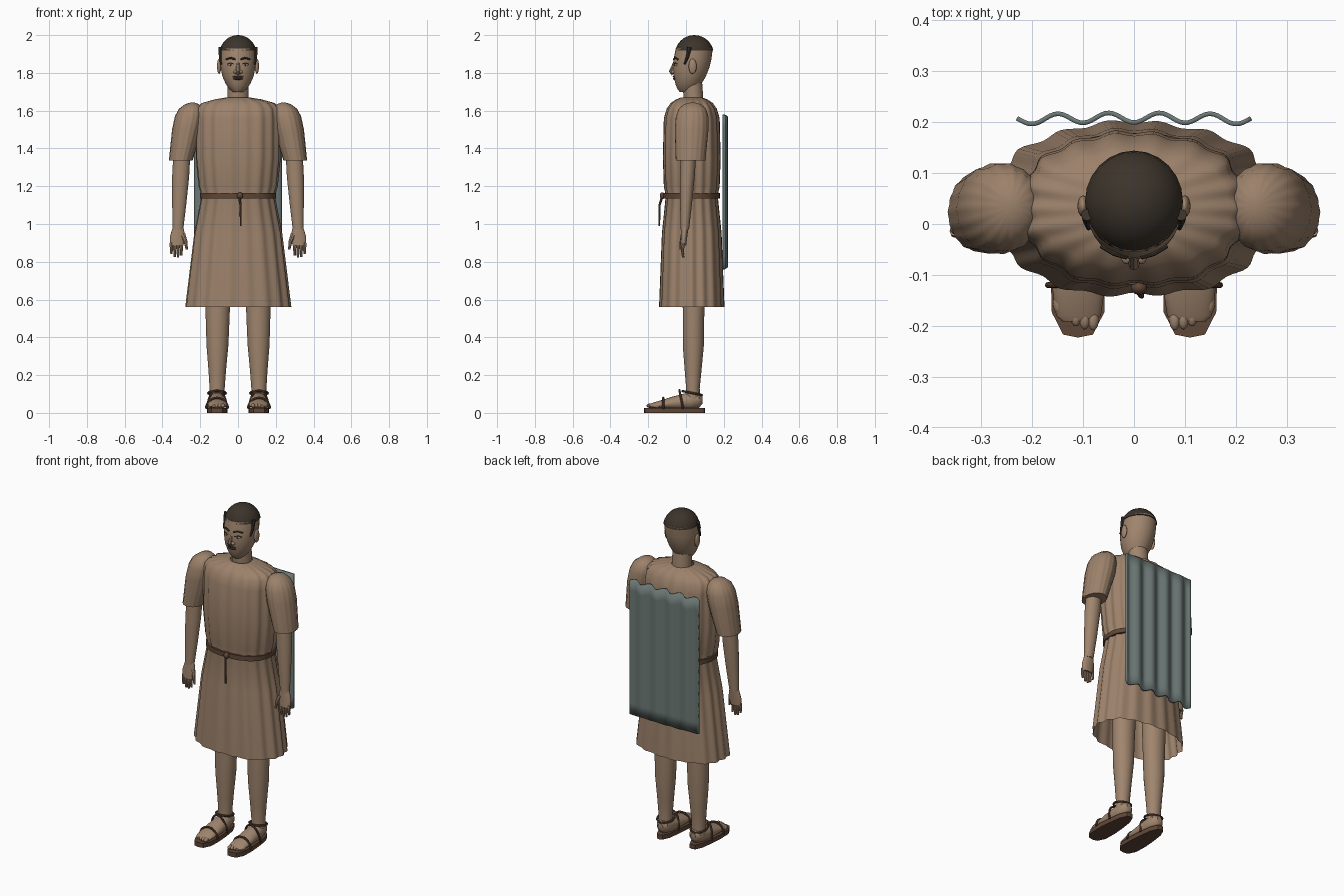
import bpy, bmesh
from math import sin, cos, pi, sqrt, radians
from mathutils import Vector, Matrix

if "Cube" in bpy.data.objects:
    bpy.data.objects.remove(bpy.data.objects["Cube"])


def material(name, *rgb):
    mat = bpy.data.materials.new(name)
    mat.use_nodes = True
    mat.diffuse_color = (*rgb, 1)
    shader = mat.node_tree.nodes["Principled BSDF"]
    shader.inputs["Base Color"].default_value = (*rgb, 1)
    return mat


CLOTH = material("tan cloth", .33, .22, .145)
SKIN = material("skin", .35, .235, .155)
HAIR = material("dark hair", .045, .034, .024)
LEATHER = material("brown leather", .115, .062, .038)
SHEET = material("grey green sheet", .15, .19, .18)
LIPS = material("dark lips", .07, .035, .028)
parts = []


def add_object(bm, name, mat):
    bmesh.ops.recalc_face_normals(bm, faces=bm.faces)
    mesh = bpy.data.meshes.new(name)
    bm.to_mesh(mesh)
    mesh.materials.append(mat)
    part = bpy.data.objects.new(name, mesh)
    bpy.context.collection.objects.link(part)
    parts.append(part)
    return part


def finish(bm, name, mat):
    """Make the object; a left part also gets its mirrored right twin."""
    part = add_object(bm, name, mat)
    if name.startswith("left_"):
        bmesh.ops.transform(bm, matrix=Matrix.Scale(-1, 4, Vector((1, 0, 0))), verts=bm.verts)
        add_object(bm, name.replace("left_", "right_"), mat)
    bm.free()
    return part


def loft(name, mat, rings, start, end, sides=32, along_y=False, fold=0, power=2, capped=True):
    """Skin rings of (position, radius, radius) whose centres run from start to end."""
    bm = bmesh.new()
    loops = []
    first, last = rings[0][0], rings[-1][0]
    for position, wide, deep in rings:
        centre = Vector(start).lerp(Vector(end), (position - first) / (last - first))
        loop = []
        for k in range(sides):
            angle = 2 * pi * k / sides
            c, s = cos(angle), sin(angle)
            reach = 1 + fold * (cos(18 * angle) + cos(7 * angle + 1) / 2)
            reach /= (abs(c) ** power + abs(s) ** power) ** (1 / power)
            a, b = centre.x + wide * reach * c, centre.y + deep * reach * s
            loop.append(bm.verts.new((a, position, b) if along_y else (a, b, position)))
        loops.append(loop)
    for low, high in zip(loops, loops[1:]):
        for k in range(sides):
            bm.faces.new((low[k - 1], low[k], high[k], high[k - 1]))
    if capped:
        bm.faces.new(loops[0])
        bm.faces.new(loops[-1])
    return finish(bm, name, mat)


def ball(name, mat, centre, size, floor=None):
    """Ellipsoid, optionally cut off flat below the floor height."""
    bm = bmesh.new()
    bmesh.ops.create_uvsphere(bm, u_segments=24, v_segments=16, radius=1)
    bmesh.ops.transform(bm, matrix=Matrix.LocRotScale(Vector(centre), None, Vector(size)), verts=bm.verts)
    if floor:
        everything = bm.verts[:] + bm.edges[:] + bm.faces[:]
        bmesh.ops.bisect_plane(bm, geom=everything, plane_co=(0, 0, floor), plane_no=(0, 0, 1), clear_inner=True)
        bmesh.ops.holes_fill(bm, edges=[e for e in bm.edges if e.is_boundary])
    return finish(bm, name, mat)


def cord(name, mat, points, thick, tip, closed=False):
    """Round strand through the points, tapering from thick to tip."""
    curve = bpy.data.curves.new(name, "CURVE")
    curve.dimensions = "3D"
    curve.bevel_depth, curve.bevel_resolution, curve.use_fill_caps = 1, 2, True
    spline = curve.splines.new("POLY")
    spline.points.add(len(points) - 1)
    spline.use_cyclic_u = closed
    for i, point in enumerate(points):
        spline.points[i].co = (*point, 1)
        spline.points[i].radius = thick + (tip - thick) * i / (len(points) - 1)
    helper = bpy.data.objects.new(name, curve)
    bpy.context.collection.objects.link(helper)
    graph = bpy.context.evaluated_depsgraph_get()
    bm = bmesh.new()
    bm.from_mesh(bpy.data.meshes.new_from_object(helper.evaluated_get(graph)))
    bpy.data.objects.remove(helper)
    for face in bm.faces:
        face.material_index = 0
    return finish(bm, name, mat)


# Tunic with folds, gathered at the waist
middle = (0, .03)
loft("tunic", CLOTH, [(.56, .275, .17), (.95, .228, .155), (1.15, .19, .135), (1.2, .205, .145),
                      (1.35, .22, .15), (1.56, .22, .145), (1.61, .215, .13), (1.64, .19, .11),
                      (1.66, .12, .08), (1.67, .06, .055)],
     middle, middle, sides=144, fold=.022, power=2.3, capped=False)

# Belt, knot and hanging end
loft("belt", LEATHER, [(z, .202, .149) for z in (1.135, 1.163)], middle, middle, sides=64, power=2.3)
ball("belt_knot", LEATHER, (.01, -.125, 1.15), (.016, .014, .018))
cord("belt_end", LEATHER, [(.005, -.125, 1.15), (.014, -.14, 1.1), (.015, -.142, .99)], .007, .005)

# Neck, head and hair
crown = (0, .044)
loft("neck", SKIN, [(z, .056, .052) for z in (1.6, 1.8)], crown, middle)
loft("head", SKIN, [(1.7, .03, .04), (1.715, .046, .054), (1.74, .064, .068), (1.78, .082, .085),
                    (1.83, .092, .097), (1.87, .095, .1), (1.93, .092, .098)], (0, .006), crown)
ball("hair", HAIR, (*crown, 1.9), (.098, .102, .1), floor=1.918)

# Nose and mouth
cord("nose", SKIN, [(0, -.055, 1.865), (0, -.08, 1.81), (0, -.066, 1.797)], .008, .014)
ball("upper_lip", LIPS, (0, -.057, 1.78), (.029, .014, .006))
ball("lower_lip", LIPS, (0, -.055, 1.769), (.027, .014, .007))


def face_arc(name, z, spread, thick):
    """Arched dark line lying on the face above the eye."""
    xs = [.039 + spread * k for k in (-1, 0, 1)]
    arch = [(x, .034 - sqrt(.01 - x * x), z - abs(x - .039) / 3) for x in xs]
    cord(name, HAIR, arch, thick, thick)


# Eyes, brows and ears
ball("left_nostril", SKIN, (.014, -.066, 1.805), (.011, .013, .01))
ball("left_eye", SKIN, (.037, -.048, 1.842), (.019, .012, .01))
ball("left_pupil", HAIR, (.037, -.058, 1.842), (.006, .004, .006))
face_arc("left_lash", 1.853, .019, .003)
face_arc("left_brow", 1.88, .025, .005)
ball("left_ear", SKIN, (.1, .035, 1.835), (.011, .021, .04))
cord("left_sideburn", HAIR, [(.092, .018, 1.935), (.093, .008, 1.885), (.089, -.008, 1.845)], .012, .005)

# Sleeve and forearm
loft("left_sleeve", CLOTH, [(1.335, .062, .078), (1.5, .078, .089), (1.57, .077, .086), (1.61, .064, .072),
                            (1.635, .036, .044), (1.643, .01, .012)],
     (.303, .024), (.241, .035), sides=72, fold=.014)
loft("left_forearm", SKIN, [(.97, .028, .022), (1.1, .037, .031), (1.25, .045, .039), (1.4, .045, .042)],
     (.318, -.006), (.296, .014))

# Hand
loft("left_palm", SKIN, [(.885, .034, .015), (.93, .041, .017), (.985, .028, .019)], (.323, -.014), (.317, -.006))
for i, finger in enumerate(("index", "middle", "ring", "little")):
    x, tip = .3 + .0175 * i, .822 + .007 * (i - 1.3) ** 2
    cord("left_" + finger + "_finger", SKIN, [(x, -.014, .9), (x, -.019, .865), (x, -.015, tip)], .01, .006)
cord("left_thumb", SKIN, [(.292, -.014, .945), (.277, -.024, .905), (.271, -.028, .865)], .014, .006)

# Leg, foot and toes
loft("left_leg", SKIN, [(.06, .04, .04), (.13, .04, .036), (.22, .046, .044), (.36, .058, .056),
                        (.5, .063, .056), (.9, .075, .07)], (.111, .036), (.105, .044))
loft("left_foot", SKIN, [(.088, .016, .02), (.07, .037, .04), (.02, .045, .048), (-.07, .05, .035),
                         (-.13, .051, .023), (-.18, .044, .014), (-.192, .03, .008)],
     (.109, .07), (.109, .037), along_y=True)
for i, toe in enumerate(("big", "second", "third", "fourth", "small")):
    ball("left_" + toe + "_toe", SKIN, (.08 + .017 * i, -.187 + .002 * i * i, .038), (.011, .022, .012))

# Sandal sole, wider towards the toes
bm = bmesh.new()
outline = []
for k in range(14):
    angle = 2 * pi * (k + .5) / 14
    c, s = cos(angle), sin(angle)
    reach = (abs(c) ** 3 + abs(s) ** 3) ** (-1 / 3)
    outline.append(bm.verts.new((.11 + (.051 - .013 * s) * reach * c, -.061 + .162 * reach * s, 0)))
base = bm.faces.new(outline)
raised = bmesh.ops.extrude_face_region(bm, geom=[base])["geom"]
bmesh.ops.translate(bm, vec=(0, 0, .027), verts=[v for v in raised if isinstance(v, bmesh.types.BMVert)])
finish(bm, "left_sole", LEATHER)


def strap(name, y, wide, lean, low, high, turn=pi):
    """Leather loop over the foot, an arch or a full ring."""
    angles = [turn * k / 16 for k in range(17 if turn == pi else 16)]
    loop = [(.111 + wide * cos(t), y + lean * sin(t), low + high * sin(t)) for t in angles]
    cord(name, LEATHER, loop, .006, .006, closed=turn > pi)


# Sandal straps
strap("left_toe_strap", -.12, .058, 0, .022, .058)
strap("left_instep_strap", -.015, .051, -.02, .022, .098)
strap("left_ankle_strap", .033, .047, .051, .105, -.01, turn=2 * pi)

# Corrugated sheet on the back
bm = bmesh.new()
bmesh.ops.create_grid(bm, x_segments=56, y_segments=12, size=1)
for v in bm.verts:
    x, height = v.co.x * .23, v.co.y
    wave = cos(20 * pi * x)
    v.co = (x, .209 - .0095 * wave - .08 * x * x, 1.17 + (.405 + .006 * wave) * height)
sheet = finish(bm, "corrugated_sheet", SHEET)
solid = sheet.modifiers.new("thickness", "SOLIDIFY")
solid.thickness, solid.offset = .009, 0

# Smooth shading with crisp edges
bpy.ops.object.select_all(action="DESELECT")
for part in parts:
    part.select_set(True)
bpy.context.view_layer.objects.active = sheet
bpy.ops.object.shade_smooth_by_angle(angle=radians(40))
